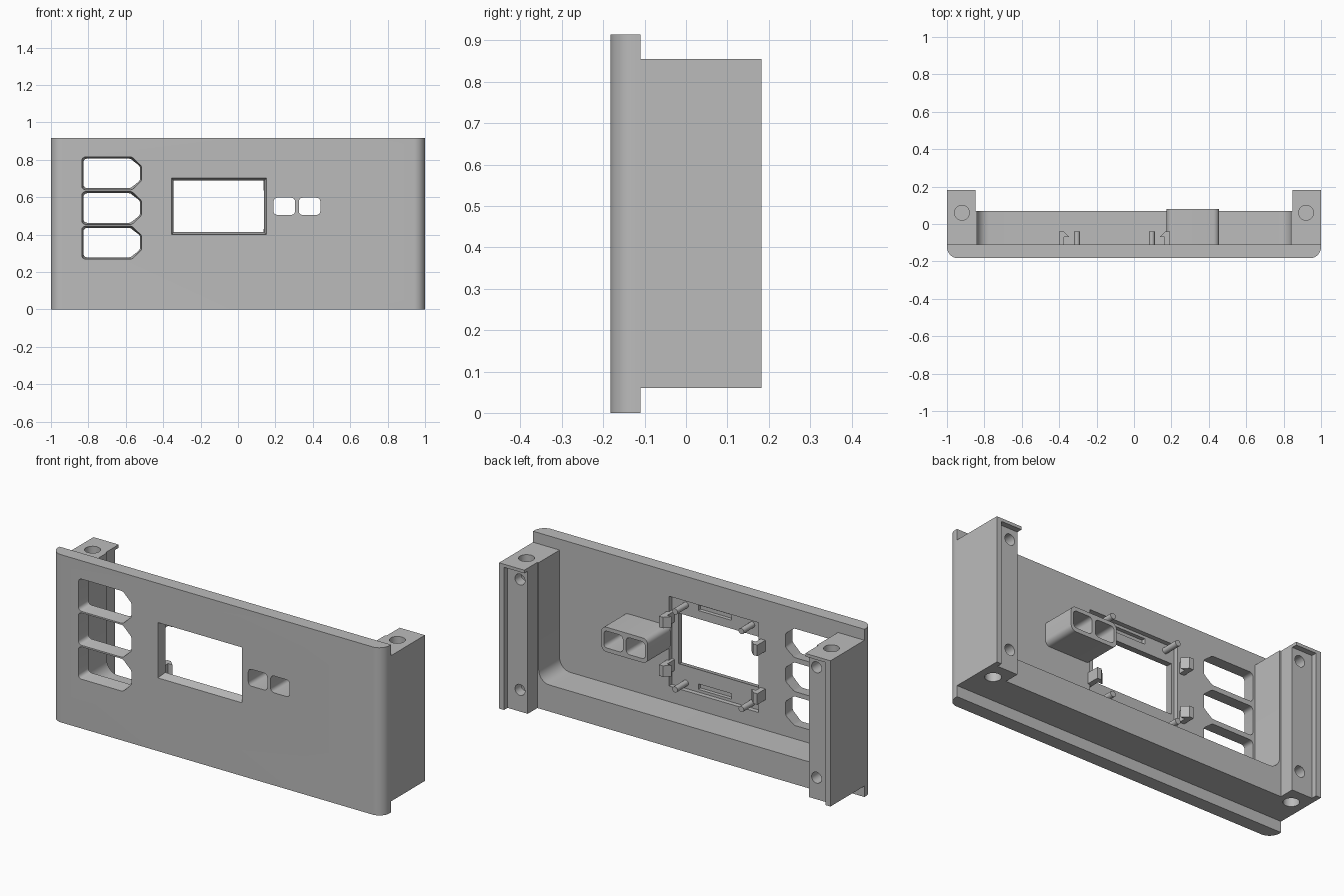
import bpy, bmesh, math
from mathutils import Vector

if "Cube" in bpy.data.objects:
    bpy.data.objects.remove(bpy.data.objects["Cube"])

grey = bpy.data.materials.new("plain_grey")
grey.diffuse_color = (0.5, 0.5, 0.5, 1)
grey.use_nodes = True
grey.node_tree.nodes["Principled BSDF"].inputs["Base Color"].default_value = grey.diffuse_color


def prism(name, pts, axis, a, b, end=None):
    """Extrude a 2D outline along y (points are x,z) or z (points are x,y)."""
    put = (lambda p, t: (p[0], t, p[1])) if axis == 'y' else (lambda p, t: (p[0], p[1], t))
    bm = bmesh.new()
    lo = [bm.verts.new(put(p, a)) for p in pts]
    hi = [bm.verts.new(put(p, b)) for p in (end or pts)]
    n = len(lo)
    bm.faces.new(lo)
    bm.faces.new(hi[::-1])
    for i in range(n):
        bm.faces.new((lo[i], hi[i], hi[(i + 1) % n], lo[(i + 1) % n]))
    bmesh.ops.recalc_face_normals(bm, faces=bm.faces)
    me = bpy.data.meshes.new(name)
    bm.to_mesh(me)
    bm.free()
    me.materials.append(grey)
    ob = bpy.data.objects.new(name, me)
    bpy.context.collection.objects.link(ob)
    return ob


def rect(x0, x1, y0, y1):
    return [(x0, y0), (x1, y0), (x1, y1), (x0, y1)]


def circle(x, y, r, n=24):
    return [(x + r * math.cos(2 * math.pi * i / n), y + r * math.sin(2 * math.pi * i / n)) for i in range(n)]


def rounded(pts, dist, steps=6):
    """Round each corner with a circular arc; dist holds the trim length per corner."""
    out = []
    for i, p in enumerate(pts):
        d, p = dist[i], Vector(p)
        if d == 0:
            out.append(tuple(p))
            continue
        u = (Vector(pts[i - 1]) - p).normalized()
        v = (Vector(pts[(i + 1) % len(pts)]) - p).normalized()
        w = math.sin(u.angle(v) / 2)
        for k in range(steps + 1):
            t = k / steps
            c0, c1, c2 = (1 - t) ** 2, 2 * t * (1 - t) * w, t * t
            q = (c0 * (p + u * d) + c1 * p + c2 * (p + v * d)) / (c0 + c1 + c2)
            out.append(tuple(q))
    return out


def cut(ob, cutters):
    bpy.context.view_layer.objects.active = ob
    for c in cutters:
        m = ob.modifiers.new("cut", 'BOOLEAN')
        m.operation, m.solver, m.object = 'DIFFERENCE', 'EXACT', c
        bpy.ops.object.modifier_apply(modifier=m.name)
        bpy.data.objects.remove(c)


# front plate with rounded vertical front edges
plate = prism("front_plate", rounded(rect(-1, 1, -0.183, -0.11), [0.06, 0.06, 0, 0], 8), 'z', 0, 0.915)


def port(zc, g):
    """Socket outline with two clipped corners, shrunk by g."""
    x0, x1, h = -0.835 + g, -0.515 - g, 0.088 - g
    pts = [(x0, zc - h), (x1 - 0.052, zc - h), (x1, zc - 0.038), (x1, zc + 0.038),
           (x1 - 0.052, zc + h), (x0, zc + h)]
    return rounded(pts, [0.02, 0.01, 0.01, 0.01, 0.01, 0.02], 4)


cutters = [prism("cutter", port(z, -0.001), 'y', -0.19, -0.10, port(z, 0.010)) for z in (0.727, 0.542, 0.357)]
# window with bevelled rim, rear pocket and two shallow slots
cutters += [
    prism("cutter", rect(-0.36, 0.18, 0.29, 0.78), 'y', -0.135, -0.09),
    prism("cutter", rect(-0.357, 0.153, 0.397, 0.703), 'y', -0.19, -0.13, rect(-0.343, 0.138, 0.415, 0.688)),
    prism("cutter", rect(-0.18, 0.02, 0.735, 0.765), 'y', -0.155, -0.09),
    prism("cutter", rect(-0.18, 0.02, 0.305, 0.335), 'y', -0.155, -0.09),
]


def button_hole(x0, a):
    return prism("cutter", rounded(rect(x0, x0 + 0.115, 0.505, 0.597), [0.02] * 4, 4), 'y', a, 0.2)


HOLES = (0.19, 0.325)
cut(plate, cutters + [button_hole(x, -0.25) for x in HOLES])

# twin button guide tube
tube = prism("button_guide", rounded(rect(0.175, 0.455, 0.483, 0.618), [0.03] * 4), 'y', -0.115, 0.08)
cut(tube, [button_hole(x, -0.25) for x in HOLES])

# floor rail with side walls and filleted corners
tray = [(-0.86, 0.06), (0.86, 0.06), (0.86, 0.855), (0.84, 0.855),
        (0.84, 0.205), (-0.84, 0.205), (-0.84, 0.855), (-0.86, 0.855)]
prism("floor_rail", rounded(tray, [0, 0, 0, 0, 0.065, 0.065, 0, 0], 8), 'y', -0.113, 0.07)

for s, side in ((-1, "left"), (1, "right")):
    # mounting post: rear rebate, screw holes in top, bottom and back
    post = prism(side + "_post", rect(*sorted((s * 0.848, s * 1.0)), -0.113, 0.183), 'z', 0.06, 0.855)
    xs = sorted((s * 0.8, s * 0.97))
    cs = [prism("cutter", rect(*xs, 0.153, 0.25), 'z', 0.0, 0.838),
          prism("cutter", circle(s * 0.92, 0.06, 0.04), 'z', 0.70, 0.95),
          prism("cutter", circle(s * 0.92, 0.06, 0.04), 'z', 0.0, 0.21)]
    cs += [prism("cutter", circle(s * 0.895, z, 0.03), 'y', 0.07, 0.25) for z in (0.78, 0.178)]
    cut(post, cs)

    # display pins and snap clips, mirrored about the window centre
    cx = -0.105
    for z in (0.745, 0.32):
        prism(side + "_display_pin", circle(cx + s * 0.2, z, 0.016, 16), 'y', -0.14, -0.04)
    hook = [(0.297, -0.14), (0.297, -0.04), (0.272, -0.04), (0.242, -0.07), (0.268, -0.07), (0.268, -0.14)]
    for z in (0.665, 0.40):
        prism(side + "_snap_clip", [(cx + s * x, y) for x, y in hook], 'z', z - 0.03, z + 0.03)

# smooth curved faces, keep edges sharp
bpy.ops.object.select_all(action='SELECT')
bpy.context.view_layer.objects.active = plate
bpy.ops.object.shade_smooth_by_angle(angle=math.radians(30))
